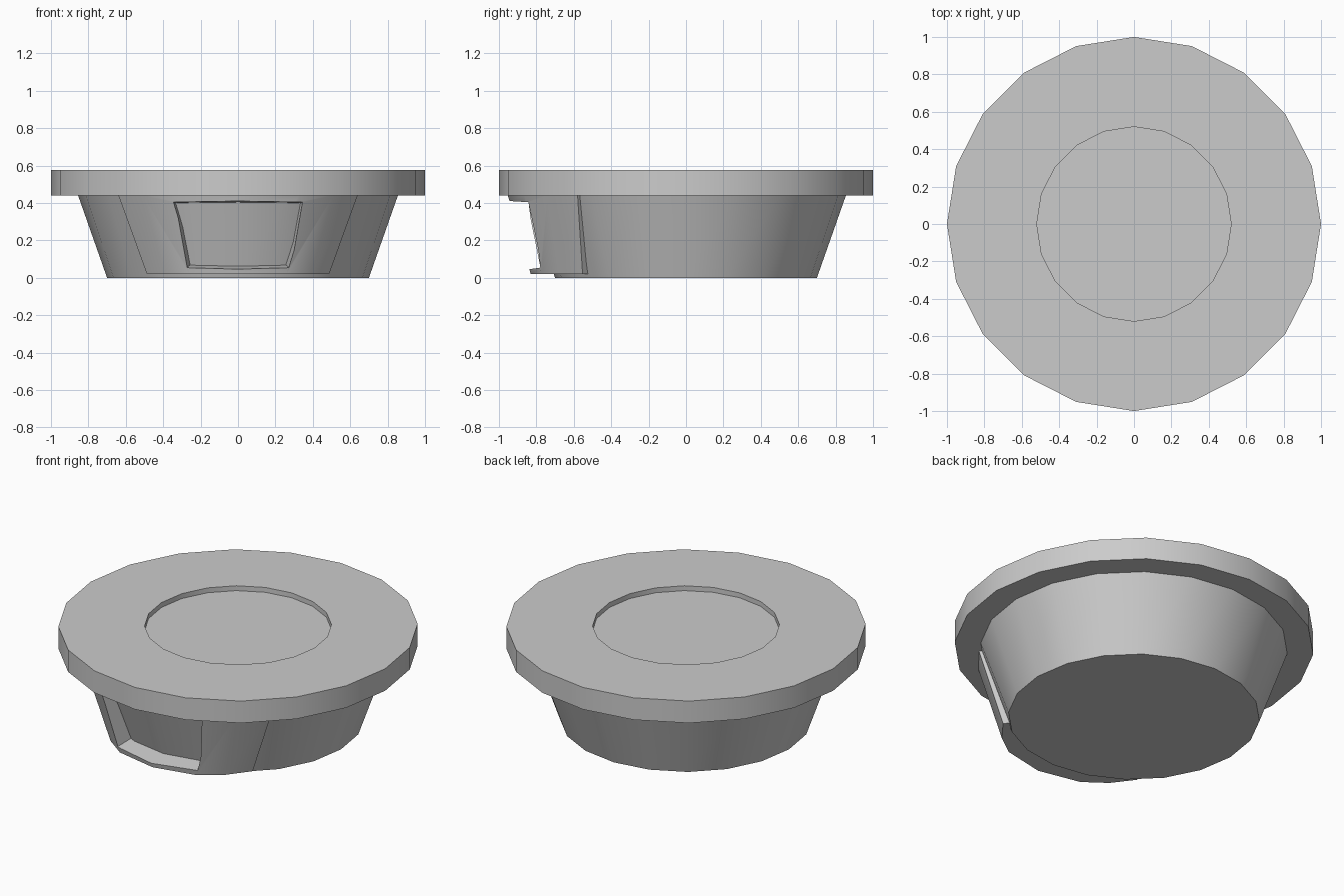
import bpy, bmesh
from math import sin, cos, pi, radians

if "Cube" in bpy.data.objects:
    bpy.data.objects.remove(bpy.data.objects["Cube"])

SIDES = 20


def loft(name, loops):
    """Closed solid through a list of equal-length point loops."""
    bm = bmesh.new()
    rows = [[bm.verts.new(p) for p in loop] for loop in loops]
    n = len(loops[0])
    for a, b in zip(rows, rows[1:]):
        for i in range(n):
            j = (i + 1) % n
            bm.faces.new((a[i], a[j], b[j], b[i]))
    bm.faces.new(rows[0][::-1])
    bm.faces.new(rows[-1])
    bmesh.ops.recalc_face_normals(bm, faces=bm.faces)
    mesh = bpy.data.meshes.new(name)
    bm.to_mesh(mesh)
    bm.free()
    obj = bpy.data.objects.new(name, mesh)
    bpy.context.collection.objects.link(obj)
    return obj


def ring(r, z):
    return [(r * cos(2 * pi * i / SIDES), r * sin(2 * pi * i / SIDES), z)
            for i in range(SIDES)]


def smooth(obj):
    bpy.ops.object.select_all(action='DESELECT')
    obj.select_set(True)
    bpy.context.view_layer.objects.active = obj
    bpy.ops.object.shade_smooth_by_angle(angle=radians(30))


# Tapered body, wide lip and shallow round recess in the top
profile = [(0.70, 0), (0.855, 0.44), (1, 0.44), (1, 0.575), (0.52, 0.575), (0.52, 0.545)]
body = loft("tapered_body_with_lip", [ring(r, z) for r, z in profile])


# Bulging front frame, its ends and back buried in the body
def half_to_loop(half, z):
    return [(x, y, z) for x, y in half] + [(-x, y, z) for x, y in half[:0:-1]]


low = [(0, -0.83), (0.26, -0.775), (0.39, -0.68), (0.487, -0.553), (0.34, -0.38)]
high = [(0, -0.953), (0.33, -0.865), (0.51, -0.74), (0.64, -0.58), (0.45, -0.40)]
frame = loft("front_frame", [half_to_loop(low, 0.02), half_to_loop(high, 0.442)])


# Window opening: trapezoid that narrows towards the back
def window(y, bottom_w, bottom_z, top_w, top_z):
    return [(-bottom_w, y, bottom_z), (bottom_w, y, bottom_z),
            (top_w, y, top_z), (-top_w, y, top_z)]


cutter = loft("window_cutter", [window(-1.1, 0.32, 0.01, 0.38, 0.42),
                                window(-0.3, 0.20, 0.12, 0.27, 0.37)])
cutter.hide_render = True
mod = frame.modifiers.new("window", 'BOOLEAN')
mod.operation = 'DIFFERENCE'
mod.solver = 'EXACT'
mod.object = cutter
bpy.context.view_layer.objects.active = frame
bpy.ops.object.modifier_apply(modifier=mod.name)
bpy.data.objects.remove(cutter)

for part in (body, frame):
    smooth(part)
